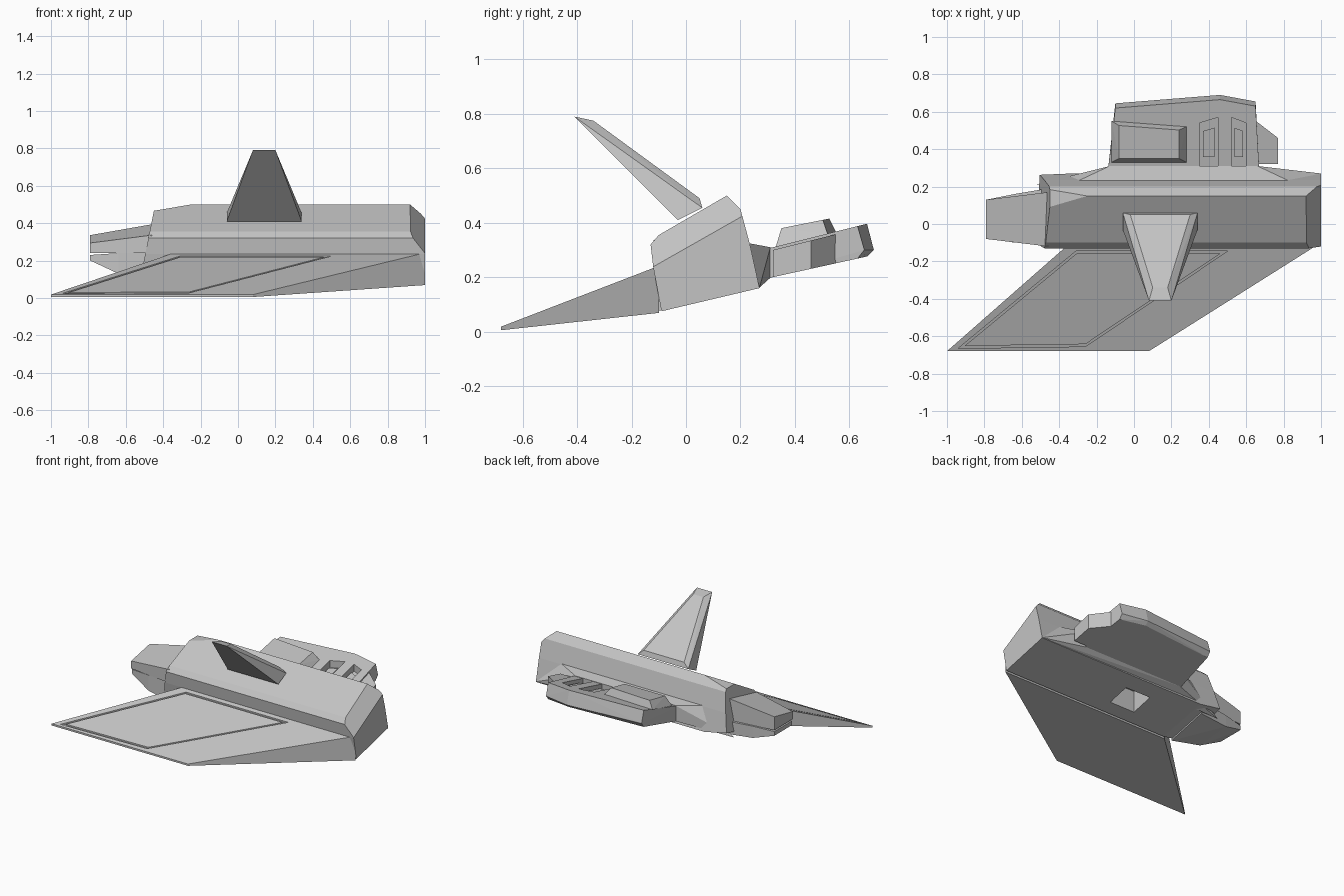
import bpy
import bmesh

default_cube = bpy.data.objects.get("Cube")
if default_cube:
    bpy.data.objects.remove(default_cube)

GREY = (.55, .55, .55, 1)
grey = bpy.data.materials.new("hull grey")
grey.use_nodes = True
grey.diffuse_color = GREY
grey.node_tree.nodes["Principled BSDF"].inputs["Base Color"].default_value = GREY


def wrap(bm):
    """Close the vertices of a mesh into a convex skin."""
    bmesh.ops.delete(bm, geom=bm.edges[:] + bm.faces[:], context='EDGES_FACES')
    bmesh.ops.convex_hull(bm, input=bm.verts[:])
    loose = [vert for vert in bm.verts if not vert.link_faces]
    bmesh.ops.delete(bm, geom=loose, context='VERTS')


def solid(name, points, trims=()):
    """Faceted block around its corners, trimmed by (point, outward normal) planes."""
    bm = bmesh.new()
    for point in points:
        bm.verts.new(point)
    wrap(bm)
    for point, normal in trims:
        bmesh.ops.bisect_plane(bm, geom=bm.verts[:] + bm.edges[:] + bm.faces[:],
                               plane_co=point, plane_no=normal, clear_outer=True)
        wrap(bm)
    bmesh.ops.dissolve_limit(bm, angle_limit=.02, verts=bm.verts[:], edges=bm.edges[:])
    bmesh.ops.recalc_face_normals(bm, faces=bm.faces[:])
    mesh = bpy.data.meshes.new(name)
    bm.to_mesh(mesh)
    bm.free()
    mesh.materials.append(grey)
    part = bpy.data.objects.new(name, mesh)
    bpy.context.collection.objects.link(part)
    return part


def slope(height, grade=0):
    """Surface with a given height on the centre line, climbing towards the back."""
    return lambda y: height + grade * y


def drape(outline, surface):
    """Lay a plan outline on a sloping surface."""
    return [(x, y, surface(y)) for x, y in outline]


def slab(name, outline, floor, roof):
    return solid(name, drape(outline, floor) + drape(outline, roof))


def ring(x, front, back, floor, roof):
    """Four-cornered cross-section at one station along the length."""
    ends = [(x, front), (x, back)]
    return drape(ends, floor) + drape(ends, roof)


def shrink(outline, factor):
    """Scale a plan outline about its middle."""
    middle = [sum(axis) / len(outline) for axis in zip(*outline)]
    return [tuple(m + (c - m) * factor for c, m in zip(corner, middle)) for corner in outline]


def carve(target, cutter):
    """Cut a recess into the target and discard the cutter."""
    modifier = target.modifiers.new("recess", 'BOOLEAN')
    modifier.operation = 'DIFFERENCE'
    modifier.solver = 'EXACT'
    modifier.object = cutter
    bpy.context.view_layer.objects.active = target
    bpy.ops.object.modifier_apply(modifier=modifier.name)
    bpy.data.objects.remove(cutter)


# Shared sloping surfaces
below, above = slope(0), slope(.6)
wing_floor, wing_top = slope(.08, .11), slope(.28, .385)
hull_floor = slope(.1, .23)
pod_floor, pod_top = slope(.13, .22), slope(.23, .25)

# Fuselage: constant section with sloped ends
section = [(-.09, .075), (-.12, .235), (-.13, .32), (-.1, .355),
           (.15, .5), (.2, .45), (.235, .32), (.27, .16)]
tail_bevel = ((.92, .15, .5), (1, -.42, .74))
brow_bevel = ((-.25, .15, .5), (-.17, 0, 1))
front_face = ((-.45, 0, .465), (-1, 0, .2))
chin_bevel = ((-.36, -.1, .08), (-.2, .23, -1))
fuselage = solid("fuselage", [(x, y, z) for y, z in section for x in (-.6, 1)],
                 [tail_bevel, brow_bevel, front_face, chin_bevel])
hatch = [(0, 0), (.2, 0), (.2, .16), (0, .16)]
carve(fuselage, slab("hatch_cutter", hatch, below, slope(.25)))

# Nose: upper and lower jaws
jaw_line = slope(.24)
solid("upper_nose", ring(-.79, -.08, .13, jaw_line, slope(.31, .2))
      + ring(-.46, -.12, .17, jaw_line, slope(.36, .2)))
solid("lower_nose", ring(-.79, -.07, .13, slope(.2), slope(.23))
      + ring(-.64, -.1, .16, slope(.14, .1), jaw_line)
      + ring(-.4, -.1, .2, hull_floor, jaw_line))

# Swept wing with a grooved panel
planform = [(-1, -.68), (.08, -.68), (1, -.1), (-.34, -.1)]
wing = slab("wing", planform, wing_floor, wing_top)
groove = [(-.94, -.665), (-.26, -.655), (.5, -.145), (-.31, -.145)]
groove_floor = slope(.27, .385)
carve(wing, slab("groove_cutter", groove, groove_floor, above))
slab("wing_panel", shrink(groove, .95), groove_floor, wing_top)

# Slanted fin: stations as y, z and half width
stations = [(-.03, .41, .2), (.06, .455, .2), (.05, .49, .16),
            (-.41, .79, .06), (-.34, .775, .04)]
solid("fin", [(.14 + side * width, y, z) for y, z, width in stations for side in (-1, 1)])

# Shoulder joining fuselage and pod
shoulder_edge = [(-.13, .31), (.66, .31)]
solid("shoulder", drape([(-.53, .21), (1, .27)], hull_floor)
      + drape(shoulder_edge, pod_floor) + drape(shoulder_edge, slope(.31))
      + drape([(-.3, .23), (.83, .23)], slope(.325)))

# Side pod with a kinked outer edge
pod_root = [(-.14, .28), (.67, .28)]
pod_rim = [(-.1, .62), (.46, .665), (.65, .63)]
pod_edge = [(x, y + .025) for x, y in pod_rim]
pod = solid("side_pod", drape(pod_root + pod_rim, pod_floor)
            + drape(pod_root + pod_rim, pod_top) + drape(pod_edge, slope(.3)))
slab("pod_nub", [(.64, .32), (.64, .56), (.77, .46), (.77, .32)], pod_floor, slope(.22, .25))

# Raised pod cover
cover = [(-.12, .33), (.28, .33), (.28, .52), (-.12, .55)]
solid("pod_cover", drape(cover, pod_top) + drape(shrink(cover, .8), slope(.31, .2)))

# Twin slots beside the cover, each with a sunken rail
for outer, inner in ((.35, .45), (.6, .52)):
    slot = [(outer, .31), (inner, .31), (inner, .57), (outer, .54)]
    slot_floor = slope(.18, .25)
    carve(pod, slab("slot_cutter", slot, slot_floor, above))
    slab("slot_rail", shrink(slot, .6), slot_floor, slope(.21, .25))
